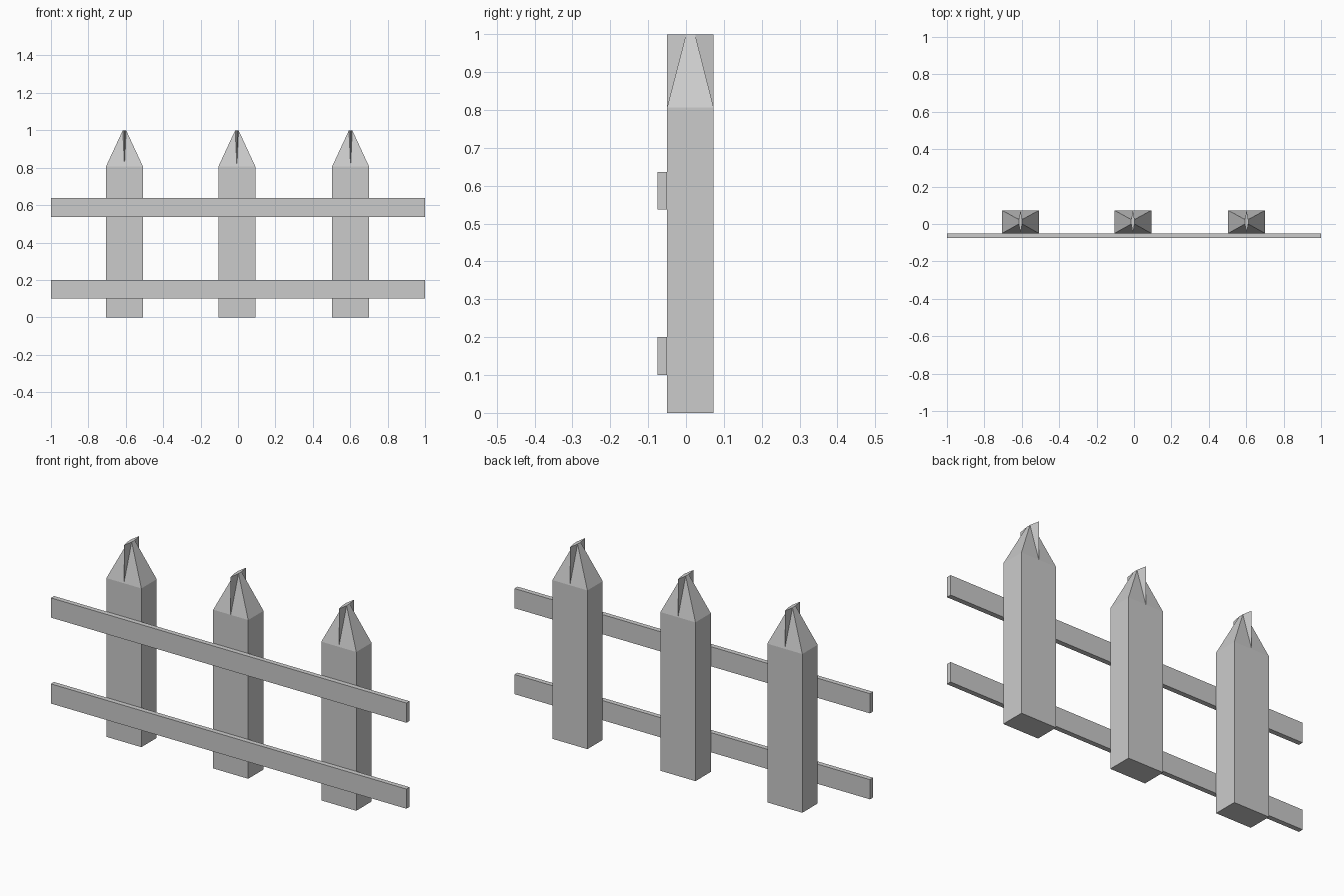
import bpy, bmesh

if "Cube" in bpy.data.objects:
    bpy.data.objects.remove(bpy.data.objects["Cube"])

Y0, Y1 = -0.05, 0.073     # post front and back
SHOULDER, TOP = 0.807, 1.0
HALF = 0.0985             # half post width
NIB = 0.009               # half width of the tip


def add_object(name, bm):
    bmesh.ops.recalc_face_normals(bm, faces=bm.faces)
    mesh = bpy.data.meshes.new(name)
    bm.to_mesh(mesh)
    bm.free()
    obj = bpy.data.objects.new(name, mesh)
    bpy.context.collection.objects.link(obj)
    return obj


# Post: box body with a pinched point and a thin ridge at front and back
def post(name, x):
    bm = bmesh.new()

    def ring(points, z):
        return [bm.verts.new((x + px, py, z)) for px, py in points]

    outline = [(-HALF, Y0), (0, Y0), (HALF, Y0), (HALF, Y1), (0, Y1), (-HALF, Y1)]
    base = ring(outline, 0)
    neck = ring(outline, SHOULDER)
    tip = ring([(-NIB, 0), (0, Y0), (NIB, 0), (NIB, 0.024), (0, Y1), (-NIB, 0.024)], TOP)
    bm.faces.new(base)
    bm.faces.new(tip)
    for i in range(6):
        j = (i + 1) % 6
        bm.faces.new((base[i], base[j], neck[j], neck[i]))
    # broad side slopes
    for a, b in ((2, 3), (5, 0)):
        bm.faces.new((neck[a], neck[b], tip[b], tip[a]))
    # front and back slopes with the ridge sides
    for mid, sides in ((1, (0, 2)), (4, (3, 5))):
        for s in sides:
            bm.faces.new((neck[mid], neck[s], tip[s]))
            bm.faces.new((neck[mid], tip[s], tip[mid]))
    return add_object(name, bm)


# Rail: long thin board across the front of the posts
def rail(name, z0, z1):
    bm = bmesh.new()
    bmesh.ops.create_cube(bm, size=1)
    for v in bm.verts:
        v.co = (v.co.x * 2, -0.0625 + v.co.y * 0.025, (z0 + z1) / 2 + v.co.z * (z1 - z0))
    return add_object(name, bm)


for side, x in (("left", -0.607), ("middle", -0.006), ("right", 0.602)):
    post(side + "_post", x)
rail("lower_rail", 0.10, 0.20)
rail("upper_rail", 0.537, 0.637)
